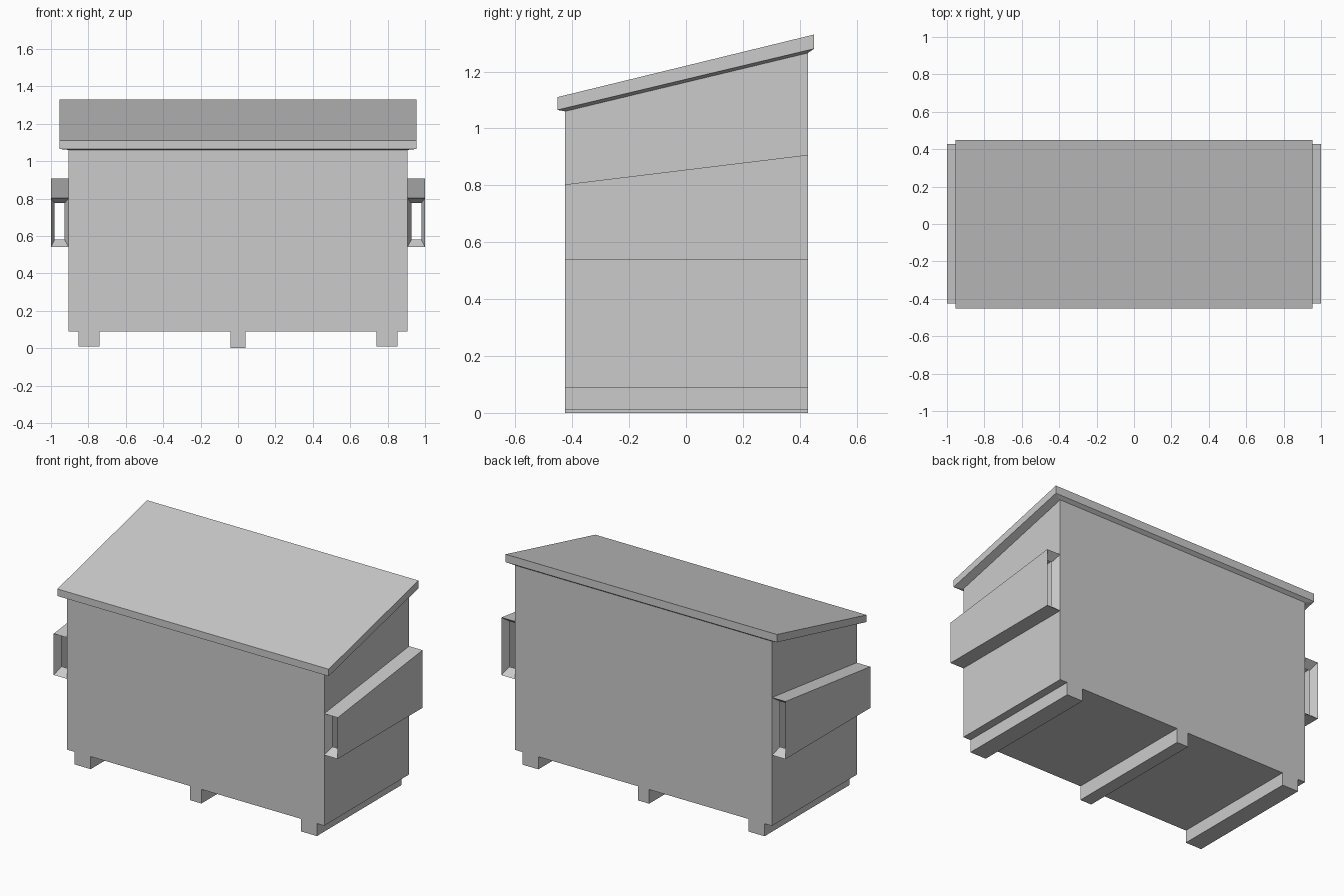
import bpy, bmesh

if "Cube" in bpy.data.objects:
    bpy.data.objects.remove(bpy.data.objects["Cube"])


def loft(name, rings, cap=True, mirror=False):
    """Skin a stack of four-point rings into a flat-shaded mesh."""
    bm = bmesh.new()
    loops = [[bm.verts.new(p) for p in ring] for ring in rings]
    for a, b in zip(loops, loops[1:]):
        for i in range(4):
            j = (i + 1) % 4
            bm.faces.new((a[i], a[j], b[j], b[i]))
    if cap:
        bm.faces.new(loops[0][::-1])
        bm.faces.new(loops[-1])
    bmesh.ops.recalc_face_normals(bm, faces=bm.faces)
    mesh = bpy.data.meshes.new(name)
    bm.to_mesh(mesh)
    bm.free()
    obj = bpy.data.objects.new(name, mesh)
    bpy.context.collection.objects.link(obj)
    if mirror:
        obj.modifiers.new("mirror", 'MIRROR')
    return obj


def plan(x, y0, y1, z0, z1):
    """Horizontal ring, z0 at the front and z1 at the back."""
    return [(-x, y0, z0), (x, y0, z0), (x, y1, z1), (-x, y1, z1)]


def upright(x0, x1, y, z0, z1):
    """Vertical ring facing along y."""
    return [(x0, y, z0), (x1, y, z0), (x1, y, z1), (x0, y, z1)]


FRONT, BACK = -0.425, 0.428

# Bin body with sloping top
loft("body", [plan(0.905, FRONT, BACK, 0.09, 0.09),
              plan(0.905, FRONT, BACK, 1.06, 1.265)])

# Overhanging lid with chamfered underside
loft("lid", [plan(0.905, FRONT, BACK, 1.06, 1.265),
             plan(0.955, -0.452, 0.45, 1.065, 1.28),
             plan(0.955, -0.452, 0.45, 1.11, 1.33)])

# Open-ended lifting sleeves with inward-turned lips
loft("lifting_sleeve", [upright(0.927, 0.98, FRONT + 0.05, 0.58, 0.775),
                        upright(0.905, 1.0, FRONT, 0.54, 0.803),
                        upright(0.905, 1.0, BACK, 0.54, 0.907),
                        upright(0.927, 0.98, BACK - 0.05, 0.58, 0.87)],
     cap=False, mirror=True)

# Base runners
loft("outer_runner", [upright(0.74, 0.853, y, 0.01, 0.09) for y in (FRONT, BACK)],
     mirror=True)
loft("centre_runner", [upright(-0.04, 0.04, y, 0.0, 0.09) for y in (FRONT, BACK)])
